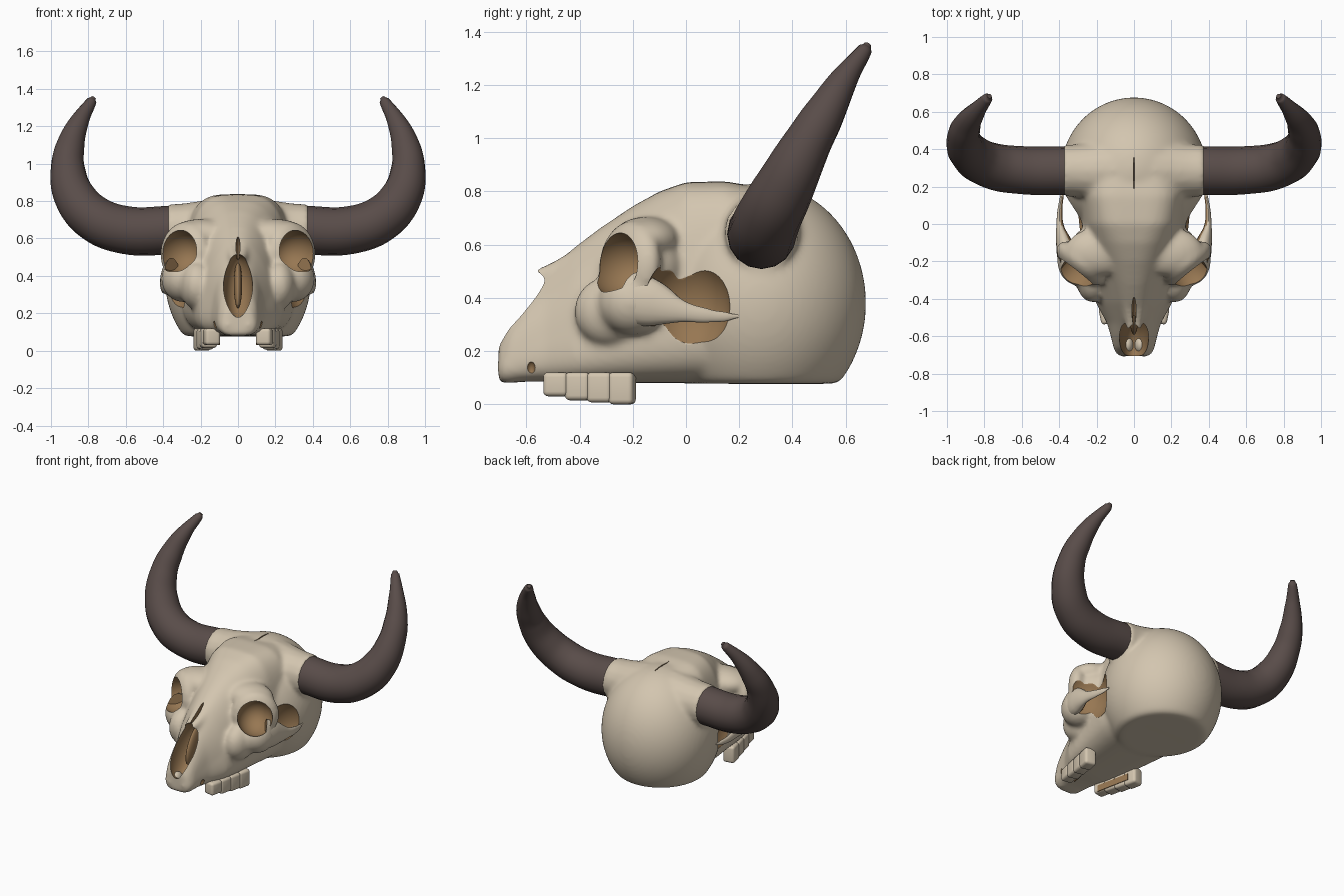
import bpy, bmesh, math
from mathutils import Vector, Matrix

if "Cube" in bpy.data.objects:
    bpy.data.objects.remove(bpy.data.objects["Cube"])


def material(name, rgb):
    m = bpy.data.materials.new(name)
    m.use_nodes = True
    m.diffuse_color = (*rgb, 1)
    m.node_tree.nodes["Principled BSDF"].inputs["Base Color"].default_value = (*rgb, 1)
    return m


BONE = material("bone", (0.65, 0.56, 0.43))
HOLLOW = material("brown hollow", (0.31, 0.185, 0.085))
HORN = material("dark horn", (0.10, 0.073, 0.067))
SIDES = ((1, "left"), (-1, "right"))


def make_object(name, bm, mats, index=0):
    """Turn a bmesh into a linked object."""
    bmesh.ops.recalc_face_normals(bm, faces=bm.faces)
    for f in bm.faces:
        f.material_index = index
    me = bpy.data.meshes.new(name)
    bm.to_mesh(me)
    bm.free()
    for m in mats:
        me.materials.append(m)
    ob = bpy.data.objects.new(name, me)
    bpy.context.collection.objects.link(ob)
    return ob


def bake(ob):
    """Apply all modifiers."""
    bpy.context.view_layer.update()
    dg = bpy.context.evaluated_depsgraph_get()
    me = bpy.data.meshes.new_from_object(ob.evaluated_get(dg))
    ob.modifiers.clear()
    ob.data = me


def smooth(ob, angle=40):
    ob.data.shade_smooth()
    ob.data.set_sharp_from_angle(angle=math.radians(angle))


def blob(bm, centre, radii, axis=(0, 0, 1)):
    """Ellipsoid whose third radius lies along the axis."""
    rot = Vector(axis).to_track_quat('Z', 'Y').to_matrix().to_4x4()
    mat = Matrix.Translation(centre) @ rot @ Matrix.Diagonal((*radii, 1))
    bmesh.ops.create_uvsphere(bm, u_segments=64, v_segments=36, radius=1, matrix=mat)


def tube(bm, points, side=1):
    """Round tapered tube through (x, y, z, radius) points."""
    cu = bpy.data.curves.new("path", 'CURVE')
    cu.dimensions = '3D'
    cu.bevel_depth = 1
    cu.bevel_resolution = 6
    cu.resolution_u = 10
    cu.use_fill_caps = True
    sp = cu.splines.new('BEZIER')
    sp.radius_interpolation = 'CARDINAL'
    sp.bezier_points.add(len(points) - 1)
    for bp, (x, y, z, r) in zip(sp.bezier_points, points):
        bp.co = (side * x, y, z)
        bp.radius = r
    for bp in sp.bezier_points:
        bp.handle_left_type = bp.handle_right_type = 'AUTO'
    ob = bpy.data.objects.new("path", cu)
    bpy.context.collection.objects.link(ob)
    bpy.context.view_layer.update()
    me = bpy.data.meshes.new_from_object(ob.evaluated_get(bpy.context.evaluated_depsgraph_get()))
    bm.from_mesh(me)
    bpy.data.objects.remove(ob)
    bmesh.ops.remove_doubles(bm, verts=bm.verts, dist=0.0001)


def spow(v, p):
    return math.copysign(abs(v) ** p, v)


def loft(bm, stations, n=48):
    """Skin over rounded sections: (y, half width, bottom, top, top taper, top squareness)."""
    rings = []
    for y, w, z0, z1, taper, square in stations:
        ring = []
        for i in range(n):
            a = 2 * math.pi * i / n
            e = 2 / (square if math.sin(a) > 0 else 3.5)
            t = spow(math.sin(a), e)
            x = w * spow(math.cos(a), e) * (1 - taper * (t + 1) / 2)
            ring.append(bm.verts.new((x, y, (z0 + z1) / 2 + t * (z1 - z0) / 2)))
        rings.append(ring)
    for r, q in zip(rings, rings[1:]):
        for i in range(n):
            j = (i + 1) % n
            bm.faces.new((r[i], r[j], q[j], q[i]))
    bm.faces.new(rings[0])
    bm.faces.new(rings[-1][::-1])


# Skull volumes: muzzle and forehead, then the round braincase
bm = bmesh.new()
loft(bm, [(-0.705, 0.09, 0.08, 0.23, 0.2, 2.3), (-0.665, 0.12, 0.08, 0.32, 0.25, 2.3),
          (-0.60, 0.138, 0.085, 0.405, 0.3, 2.3), (-0.53, 0.165, 0.085, 0.48, 0.4, 2.3),
          (-0.42, 0.24, 0.08, 0.59, 0.5, 2.3), (-0.32, 0.27, 0.08, 0.665, 0.45, 2.3),
          (-0.20, 0.29, 0.08, 0.745, 0.35, 2.4), (-0.10, 0.31, 0.08, 0.80, 0.32, 2.8),
          (0.0, 0.33, 0.08, 0.835, 0.3, 3.6), (0.15, 0.34, 0.08, 0.838, 0.25, 4),
          (0.30, 0.33, 0.08, 0.81, 0.25, 3.6)])
blob(bm, (0, 0.28, 0.38), (0.39, 0.397, 0.45))
for s, _ in SIDES:
    out = Vector((s * 0.64, -0.77, 0.08)).normalized()
    eye = Vector((s * 0.285, -0.21, 0.525))
    blob(bm, eye, (0.158, 0.165, 0.075), out)                      # eye rim
    blob(bm, eye - out * 0.1, (0.12, 0.13, 0.12), out)             # eye socket wall
    blob(bm, (s * 0.19, -0.15, 0.62), (0.18, 0.13, 0.085))         # brow
    blob(bm, (s * 0.295, -0.20, 0.385), (0.115, 0.13, 0.125))      # cheek
    blob(bm, (s * 0.22, -0.29, 0.35), (0.09, 0.13, 0.13))          # cheek root
    blob(bm, (s * 0.055, -0.66, 0.14), (0.055, 0.05, 0.06))        # front lip
    tube(bm, [(0.1, 0.285, 0.64, 0.18), (0.25, 0.285, 0.645, 0.15),
              (0.38, 0.285, 0.645, 0.139)], s)                     # horn boss
    tube(bm, [(0.03, -0.34, 0.595, 0.038), (0.024, -0.46, 0.52, 0.034),
              (0.018, -0.595, 0.475, 0.02)], s)                    # nasal bone
for v in bm.verts:
    v.co.z = max(v.co.z, 0.077)
skull = make_object("skull", bm, [BONE, HOLLOW])
mod = skull.modifiers.new("fuse", 'REMESH')
mod.mode = 'VOXEL'
mod.voxel_size = 0.012
mod = skull.modifiers.new("soften", 'SMOOTH')
mod.factor = 0.5
mod.iterations = 18
bake(skull)
skull.data.materials.clear()
for m in (BONE, HOLLOW):
    skull.data.materials.append(m)

# Hollows cut into the skull
cutters = []


def cutter(name, shapes):
    b = bmesh.new()
    for centre, radii, axis in shapes:
        blob(b, centre, radii, axis)
    ob = make_object(name, b, [BONE, HOLLOW], 1)
    ob.hide_render = True
    cutters.append(ob)


UP = (0, 0, 1)
cutter("eye_cutter", [((s * 0.31, -0.25, 0.525), (0.115, 0.119, 0.14),
                       (s * 0.64, -0.77, 0.08)) for s, _ in SIDES])
cutter("temple_cutter", [((s * 0.41, 0.005, 0.365), (0.16, 0.165, 0.2), UP) for s, _ in SIDES])
cutter("nose_cutter", [((0, -0.605, 0.34), (0.078, 0.13, 0.19), (0, 0.5, 0.87))])
cutter("crease_cutter", [((0, -0.46, 0.55), (0.011, 0.05, 0.09), (0, 0.83, 0.55)),
                         ((0, 0.285, 0.83), (0.004, 0.1, 0.015), UP)])
cutter("lip_hole_cutter", [((s * 0.14, -0.583, 0.13), (0.028, 0.019, 0.033), UP)
                           for s, _ in SIDES])
for c in cutters:
    mod = skull.modifiers.new(c.name, 'BOOLEAN')
    mod.operation = 'DIFFERENCE'
    mod.solver = 'EXACT'
    mod.object = c
bake(skull)
smooth(skull, 45)
for c in cutters:
    bpy.data.objects.remove(c)

# Ridge inside the nose, and the two lobes at its floor
bm = bmesh.new()
blob(bm, (0, -0.505, 0.35), (0.022, 0.06, 0.14), (0, 0.5, 0.87))
smooth(make_object("nose_ridge", bm, [HOLLOW]))
bm = bmesh.new()
for s, _ in SIDES:
    blob(bm, (s * 0.034, -0.645, 0.14), (0.033, 0.05, 0.055))
smooth(make_object("nose_floor", bm, [BONE]))

for s, side in SIDES:
    # Horn
    bm = bmesh.new()
    tube(bm, [(0.34, 0.285, 0.645, 0.13), (0.60, 0.288, 0.645, 0.128),
              (0.765, 0.312, 0.705, 0.123), (0.87, 0.372, 0.82, 0.112),
              (0.91, 0.45, 0.97, 0.092), (0.895, 0.525, 1.10, 0.075),
              (0.845, 0.60, 1.23, 0.05), (0.782, 0.674, 1.335, 0.027),
              (0.773, 0.684, 1.352, 0.014)], s)
    smooth(make_object(side + "_horn", bm, [HORN]))

    # Cheek arch, flattened sideways, brown on its inner side
    bm = bmesh.new()
    tube(bm, [(0.31, -0.20, 0.40, 0.10), (0.365, -0.11, 0.375, 0.082),
              (0.40, -0.02, 0.35, 0.043), (0.40, 0.08, 0.333, 0.026),
              (0.38, 0.15, 0.329, 0.017), (0.365, 0.195, 0.331, 0.006)], s)
    for v in bm.verts:
        v.co.x = s * (0.39 + (abs(v.co.x) - 0.39) * 0.5)
    arch = make_object(side + "_cheek_arch", bm, [BONE, HOLLOW])
    for p in arch.data.polygons:
        p.material_index = int(p.normal.x * s < -0.6)
    smooth(arch)

    # Cheek teeth in a slanted row
    bm = bmesh.new()
    start, end = Vector((0.142, -0.485, 0)), Vector((0.192, -0.24, 0))
    turn = Matrix.Rotation(-s * math.atan2(0.05, 0.245), 4, 'Z')
    for i, low in enumerate((0.03, 0.015, 0.007, 0.0)):
        p = start.lerp(end, i / 3)
        mat = (Matrix.Translation((s * p.x, p.y, (low + 0.12) / 2)) @ turn
               @ Matrix.Diagonal((0.082, 0.095, 0.12 - low, 1)))
        bmesh.ops.create_cube(bm, size=1, matrix=mat)
    teeth = make_object(side + "_teeth", bm, [BONE])
    mod = teeth.modifiers.new("round", 'BEVEL')
    mod.width = 0.018
    mod.segments = 4
    bake(teeth)
    smooth(teeth)

    # Hollow along the inner side of the teeth
    bm = bmesh.new()
    p = start.lerp(end, 0.5)
    mat = (Matrix.Translation((s * (p.x - 0.042), p.y, 0.052)) @ turn
           @ Matrix.Diagonal((0.008, 0.25, 0.045, 1)))
    bmesh.ops.create_cube(bm, size=1, matrix=mat)
    make_object(side + "_teeth_hollow", bm, [HOLLOW])
